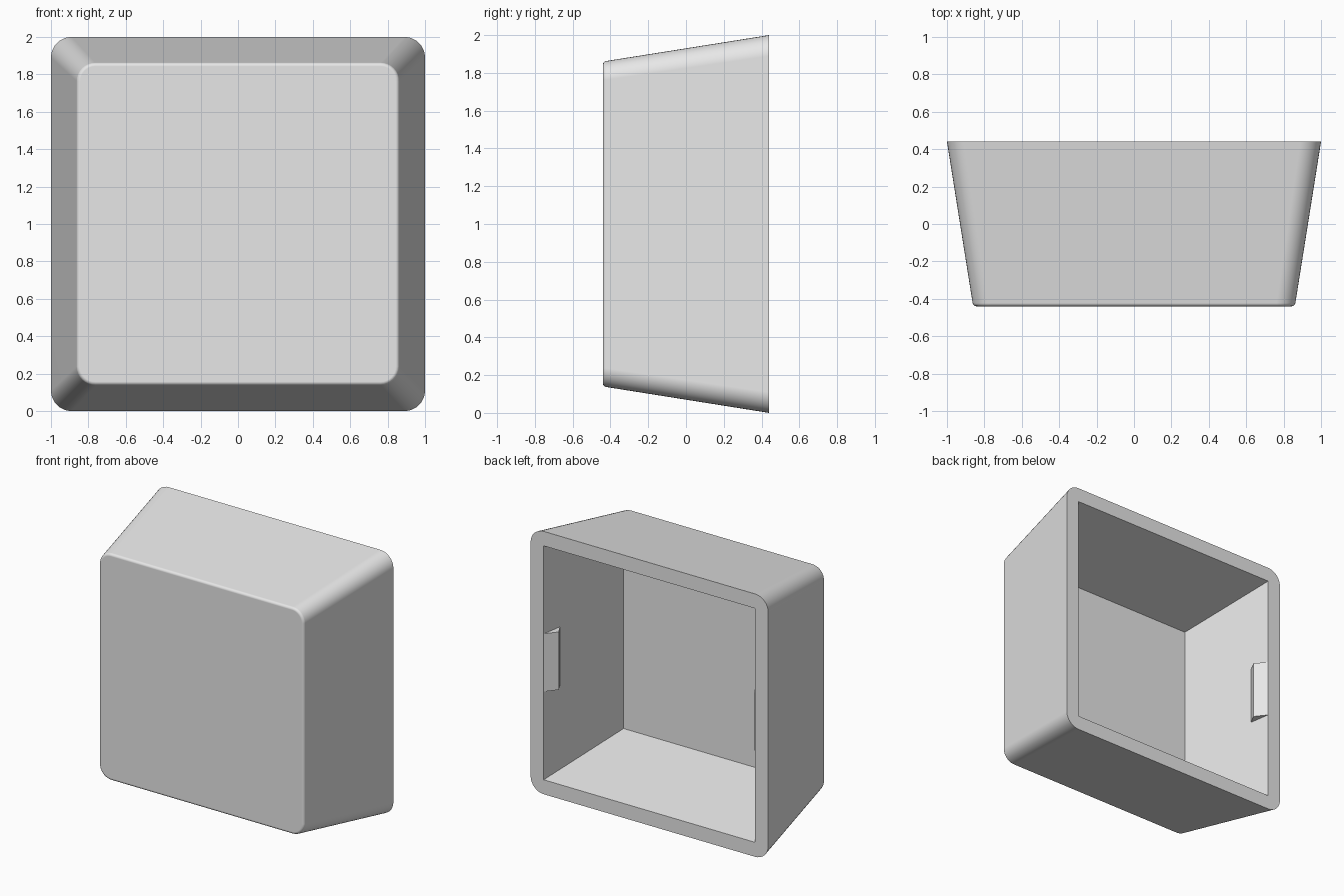
import bpy, bmesh, math

cube = bpy.data.objects.get("Cube")
if cube:
    bpy.data.objects.remove(cube, do_unlink=True)

BACK, FRONT, MID = 0.44, -0.44, 1.0
TAPER = 0.159            # side inset per unit of depth
FILLET = 0.02            # rounding of the front edge
SEG = 8                  # segments per rounded corner

grey = bpy.data.materials.new("light_grey")
grey.use_nodes = True
grey.diffuse_color = (0.8, 0.8, 0.8, 1)
grey.node_tree.nodes["Principled BSDF"].inputs["Base Color"].default_value = (0.8, 0.8, 0.8, 1)


def finish(bm, name):
    bmesh.ops.recalc_face_normals(bm, faces=bm.faces)
    mesh = bpy.data.meshes.new(name)
    bm.to_mesh(mesh)
    bm.free()
    obj = bpy.data.objects.new(name, mesh)
    bpy.context.collection.objects.link(obj)
    mesh.materials.append(grey)
    return obj


def ring(bm, half, radius, y):
    """Rounded square at depth y, corner by corner."""
    verts = []
    for k in range(4):
        cx = (half - radius) * (1 if k in (0, 3) else -1)
        cz = (half - radius) * (1 if k in (0, 1) else -1)
        for i in range(SEG + 1):
            a = math.radians(90 * (k + i / SEG))
            verts.append(bm.verts.new((cx + radius * math.cos(a), y, MID + cz + radius * math.sin(a))))
    return verts


def loft(bm, a, b):
    n = len(a)
    for i in range(n):
        j = (i + 1) % n
        bm.faces.new((a[i], a[j], b[j], b[i]))


# Tapered housing: outer skin with rounded front edge
bm = bmesh.new()
tilt = math.atan(TAPER)
yc = FRONT + FILLET
hc = 1 - TAPER * (BACK - yc) - FILLET / math.cos(tilt)
rings = [ring(bm, 1.0, 0.11, BACK)]
for i in range(6):
    t = tilt + (math.pi / 2 - tilt) * i / 5
    half = hc + FILLET * math.cos(t)
    rings.append(ring(bm, half, 0.08 + FILLET * math.cos(t), yc - FILLET * math.sin(t)))
for a, b in zip(rings, rings[1:]):
    loft(bm, a, b)
bm.faces.new(rings[-1])


# Sharp-cornered cavity
def square(half, y):
    return [bm.verts.new((sx * half, y, MID + sz * half))
            for sx, sz in ((1, 1), (-1, 1), (-1, -1), (1, -1))]


mouth, floor = square(0.89, BACK), square(0.767, -0.345)
loft(bm, mouth, floor)
bm.faces.new(floor)

# Flat rim joining the skin to the cavity
outer, n = rings[0], SEG + 1
for k in range(4):
    m = (k + 1) % 4
    bm.faces.new([mouth[k]] + outer[k * n:(k + 1) * n])
    bm.faces.new((mouth[k], outer[k * n + SEG], outer[m * n], mouth[m]))
housing = finish(bm, "housing")

bpy.ops.object.select_all(action='DESELECT')
housing.select_set(True)
bpy.context.view_layer.objects.active = housing
bpy.ops.object.shade_smooth_by_angle(angle=math.radians(30))
weighted = housing.modifiers.new("even_normals", 'WEIGHTED_NORMAL')
weighted.keep_sharp = True

# Wedge-shaped snap clips inside both side walls
PROFILE = ((0.89, 0.438), (0.823, 0.354), (0.865, 0.279), (0.91, 0.35))
for name, side in (("left_clip", 1), ("right_clip", -1)):
    bm = bmesh.new()
    low, high = ([bm.verts.new((side * x, y, z)) for x, y in PROFILE]
                 for z in (MID - 0.22, MID + 0.22))
    loft(bm, low, high)
    bm.faces.new(low)
    bm.faces.new(high)
    finish(bm, name)
